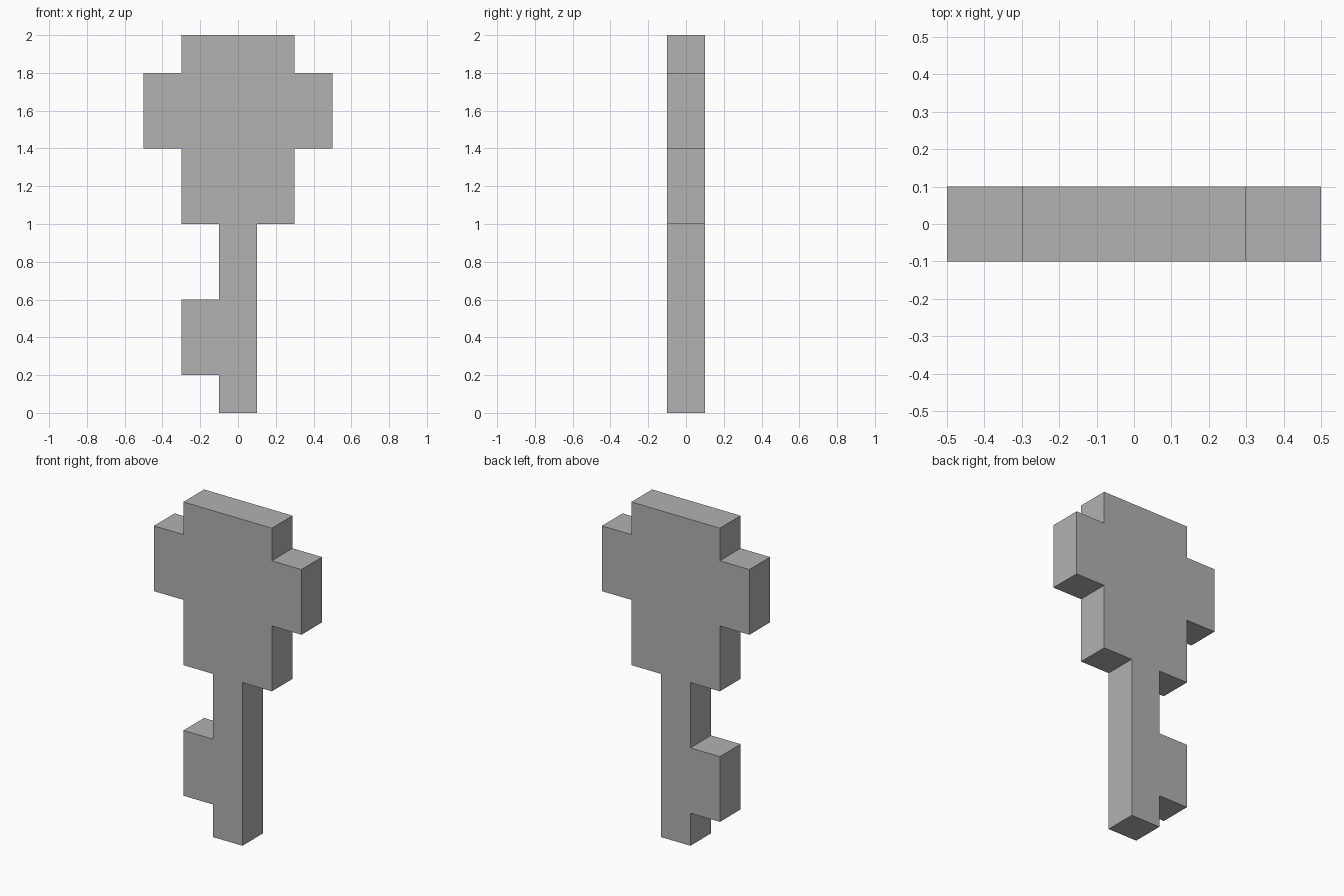
import bpy
import bmesh

cube = bpy.data.objects.get("Cube")
if cube:
    bpy.data.objects.remove(cube, do_unlink=True)

DEPTH = 0.2

# Plain grey material
grey = bpy.data.materials.new("grey")
grey.use_nodes = True
colour = (0.445, 0.445, 0.445, 1)
grey.diffuse_color = colour
grey.node_tree.nodes["Principled BSDF"].inputs["Base Color"].default_value = colour

# Stepped handle: one half of the outline (x, z), mirrored for the other half
half_handle = [(0.1, 1.0), (0.3, 1.0), (0.3, 1.4), (0.5, 1.4),
               (0.5, 1.8), (0.3, 1.8), (0.3, 2.0)]
handle = half_handle + [(-x, z) for x, z in reversed(half_handle)]

# Shaft with a single tooth on its right side
shaft = [(-0.1, 0.6), (-0.3, 0.6), (-0.3, 0.2), (-0.1, 0.2), (-0.1, 0.0), (0.1, 0.0)]


def extrude_outline(name, outline):
    bm = bmesh.new()
    face = bm.faces.new([bm.verts.new((x, -DEPTH / 2, z)) for x, z in outline])
    extruded = bmesh.ops.extrude_face_region(bm, geom=[face], use_keep_orig=True)
    back = [v for v in extruded["geom"] if isinstance(v, bmesh.types.BMVert)]
    bmesh.ops.translate(bm, verts=back, vec=(0, DEPTH, 0))
    bmesh.ops.recalc_face_normals(bm, faces=bm.faces)
    mesh = bpy.data.meshes.new(name)
    bm.to_mesh(mesh)
    bm.free()
    mesh.materials.append(grey)
    obj = bpy.data.objects.new(name, mesh)
    bpy.context.collection.objects.link(obj)
    return obj


# One continuous solid, so no seam shows between handle and shaft
extrude_outline("key", handle + shaft)
